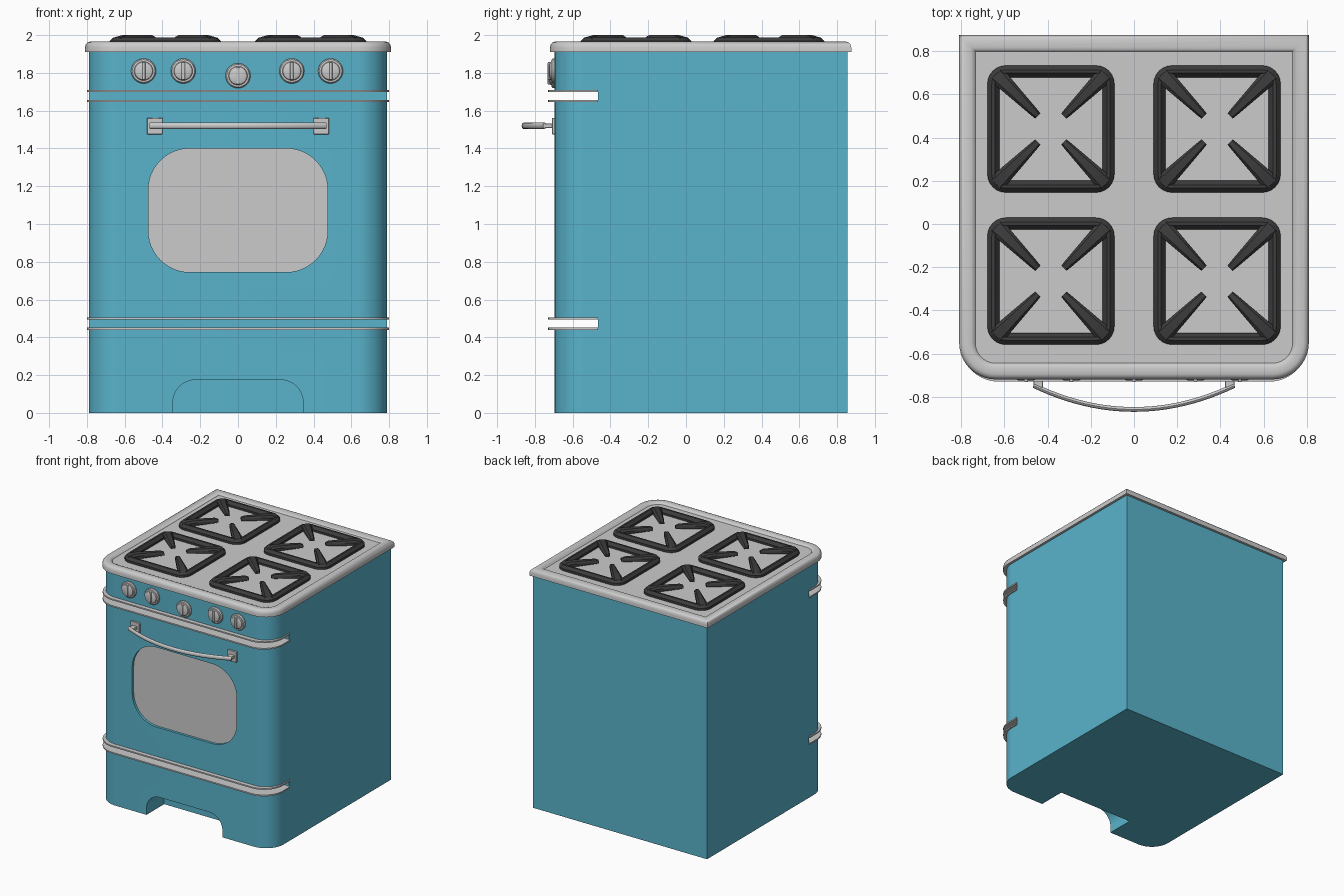
import bpy, bmesh
from math import sin, cos, pi, radians, sqrt

if "Cube" in bpy.data.objects:
    bpy.data.objects.remove(bpy.data.objects["Cube"])


def material(name, rgb):
    m = bpy.data.materials.new(name)
    m.diffuse_color = (*rgb, 1)
    m.use_nodes = True
    m.node_tree.nodes["Principled BSDF"].inputs["Base Color"].default_value = m.diffuse_color
    return m


BLUE = material("blue_enamel", (0.10, 0.45, 0.60))
DARK = material("dark_iron", (0.045, 0.045, 0.045))


def rrect(x0, x1, y0, y1, radii, n=10):
    """Rounded rectangle; radii for corners (+-), (++), (-+), (--)."""
    pts = []
    corners = [(x1, y0, 1, -1), (x1, y1, 1, 1), (x0, y1, -1, 1), (x0, y0, -1, -1)]
    for k, ((x, y, sx, sy), r) in enumerate(zip(corners, radii)):
        if r <= 0:
            pts.append((x, y))
            continue
        for i in range(n + 1):
            a = (k - 1) * pi / 2 + i / n * pi / 2
            pts.append((x - sx * r + r * cos(a), y - sy * r + r * sin(a)))
    return pts


def footprint(hx, yf, yb, r):
    """Plan outline with only the front corners rounded."""
    return rrect(-hx, hx, yf, yb, (r, 0, 0, r))


def at_z(pts, z):
    return [(x, y, z) for x, y in pts]


def at_y(pts, y):
    return [(x, y, z) for x, z in pts]


def box(x0, x1, y0, y1, z0, z1):
    base = [(x0, y0), (x1, y0), (x1, y1), (x0, y1)]
    return [at_z(base, z0), at_z(base, z1)]


def loft(name, parts, mat=None, closed=False, bevel=0):
    """Each part is a list of rings skinned together, capped unless closed."""
    bm = bmesh.new()
    for rings in parts:
        vs = [[bm.verts.new(p) for p in ring] for ring in rings]
        pairs = list(zip(vs, vs[1:]))
        if closed:
            pairs.append((vs[-1], vs[0]))
        else:
            bm.faces.new(vs[0][::-1])
            bm.faces.new(vs[-1])
        for a, b in pairs:
            for i in range(len(a)):
                j = (i + 1) % len(a)
                bm.faces.new((a[i], a[j], b[j], b[i]))
    bmesh.ops.recalc_face_normals(bm, faces=bm.faces)
    me = bpy.data.meshes.new(name)
    bm.to_mesh(me)
    bm.free()
    if mat:
        me.materials.append(mat)
    ob = bpy.data.objects.new(name, me)
    bpy.context.collection.objects.link(ob)
    if bevel:
        b = ob.modifiers.new("bevel", 'BEVEL')
        b.width, b.segments = bevel, 2
    return ob


# Body with rounded front edges
body = loft("body", [[at_z(footprint(0.79, -0.695, 0.855, 0.16), z) for z in (0, 1.93)]])

# Cutters: trim slots, toe notch, oven window recess
window = rrect(-0.475, 0.475, 0.745, 1.40, (0.22,) * 4, 12)
notch = rrect(-0.345, 0.345, -0.175, 0.175, (0.12,) * 4)
SLOTS = ((0.44, 0.505), (1.645, 1.71))
cutters = [loft("slot_cutter", [box(-1, 1, -1, -0.465, a, b)]) for a, b in SLOTS]
cutters.append(loft("notch_cutter", [[at_y(notch, -0.9), at_y(notch, -0.465)]]))
cutters.append(loft("window_cutter", [[at_y(window, -0.9), at_y(window, -0.66)]]))
for c in cutters:
    c.hide_render = True
    m = body.modifiers.new("cut", 'BOOLEAN')
    m.operation, m.solver, m.object = 'DIFFERENCE', 'EXACT', c
deps = bpy.context.evaluated_depsgraph_get()
cut_mesh = bpy.data.meshes.new_from_object(body.evaluated_get(deps))
body.modifiers.clear()
body.data = cut_mesh
cut_mesh.materials.clear()
cut_mesh.materials.append(BLUE)
for c in cutters:
    bpy.data.objects.remove(c)

# Oven window panel
loft("oven_window", [[at_y(window, -0.675), at_y(window, -0.655)]])

# Trim plates lining the slots
for label, (a, b) in zip(("lower", "upper"), SLOTS):
    for side, z in (("bottom", a), ("top", b - 0.011)):
        plan = footprint(0.80, -0.73, -0.465, 0.17)
        loft(f"{label}_trim_{side}", [[at_z(plan, z), at_z(plan, z + 0.011)]])

# Cooktop with rounded rim and sunken floor
RIM = [(0, 1.91), (0, 1.935), (0.004, 1.95), (0.012, 1.96), (0.025, 1.965),
       (0.055, 1.965), (0.066, 1.961), (0.075, 1.95)]
loft("cooktop", [[at_z(footprint(0.81 - i, -0.72 + i, 0.875 - i, 0.17 - i), z)
                  for i, z in RIM]])


# Burner grates: bevelled square ring plus four tapered arms
RING = [(0, 1.945), (0, 1.968), (0.02, 1.988), (0.035, 1.988), (0.055, 1.966), (0.055, 1.945)]
ARM = [(0.085, 0.017, 1.972, 1.990), (0.11, 0.020, 1.970, 2.0),
       (0.30, 0.036, 1.965, 2.0), (0.36, 0.042, 1.950, 1.987)]


def arm(cx, cy, sx, sy):
    rings = []
    for d, w, zb, zt in ARM:
        ring = []
        for s, z in ((-w, zb), (w, zb), (w, zt - 0.012), (w * 0.6, zt),
                     (-w * 0.6, zt), (-w, zt - 0.012)):
            ring.append((cx + sx * (d - s) / sqrt(2), cy + sy * (d + s) / sqrt(2), z))
        rings.append(ring)
    return rings


for row, cy in (("front", -0.265), ("back", 0.44)):
    for side, cx in (("left", -0.385), ("right", 0.385)):
        h = 0.294
        rings = [at_z(rrect(cx - h + i, cx + h - i, cy - h + i, cy + h - i,
                            (0.085 - i,) * 4, 6), z) for i, z in RING]
        loft(f"{row}_{side}_grate_ring", [rings], DARK, closed=True)
        loft(f"{row}_{side}_grate_arms",
             [arm(cx, cy, sx, sy) for sx in (-1, 1) for sy in (-1, 1)], DARK)

# Control knobs with vertical grips
KNOB = [(0.066, -0.69), (0.066, -0.704), (0.060, -0.712), (0.050, -0.713),
        (0.047, -0.719), (0.036, -0.724)]
for k, (x, z) in enumerate(((-0.5, 1.81), (-0.29, 1.81), (0, 1.785), (0.285, 1.81), (0.49, 1.81))):
    rings = [[(x + r * cos(i * pi / 16), y, z + r * sin(i * pi / 16)) for i in range(32)]
             for r, y in KNOB]
    loft(f"knob_{k + 1}", [rings])
    loft(f"knob_grip_{k + 1}", [box(x - 0.009, x + 0.009, -0.732, -0.705, z - 0.047, z + 0.047)],
         bevel=0.004)

# Bowed door handle
bar = []
for k in range(25):
    x = -0.465 + 0.93 * k / 24
    y = -0.748 - 0.111 * (1 - (x / 0.465) ** 2)
    slope = 0.222 * x / 0.465 ** 2
    ln = sqrt(1 + slope * slope)
    bar.append([(x - slope / ln * 0.011 * cos(a), y + 0.011 * cos(a) / ln, 1.52 + 0.017 * sin(a))
                for a in (i * pi / 6 for i in range(12))])
loft("handle_bar", [bar])
for side, s in (("left", -1), ("right", 1)):
    xs = sorted((s * 0.40, s * 0.482))
    loft(f"handle_plate_{side}", [box(*xs, -0.71, -0.69, 1.475, 1.562)], bevel=0.004)
    xs = sorted((s * 0.422, s * 0.465))
    loft(f"handle_post_{side}", [box(*xs, -0.757, -0.70, 1.508, 1.532)], bevel=0.003)

# Smooth shading with crisp edges
for ob in bpy.context.collection.objects:
    ob.select_set(True)
bpy.context.view_layer.objects.active = body
bpy.ops.object.shade_smooth_by_angle(angle=radians(35))
body.modifiers.new("weighted_normals", 'WEIGHTED_NORMAL').keep_sharp = True
